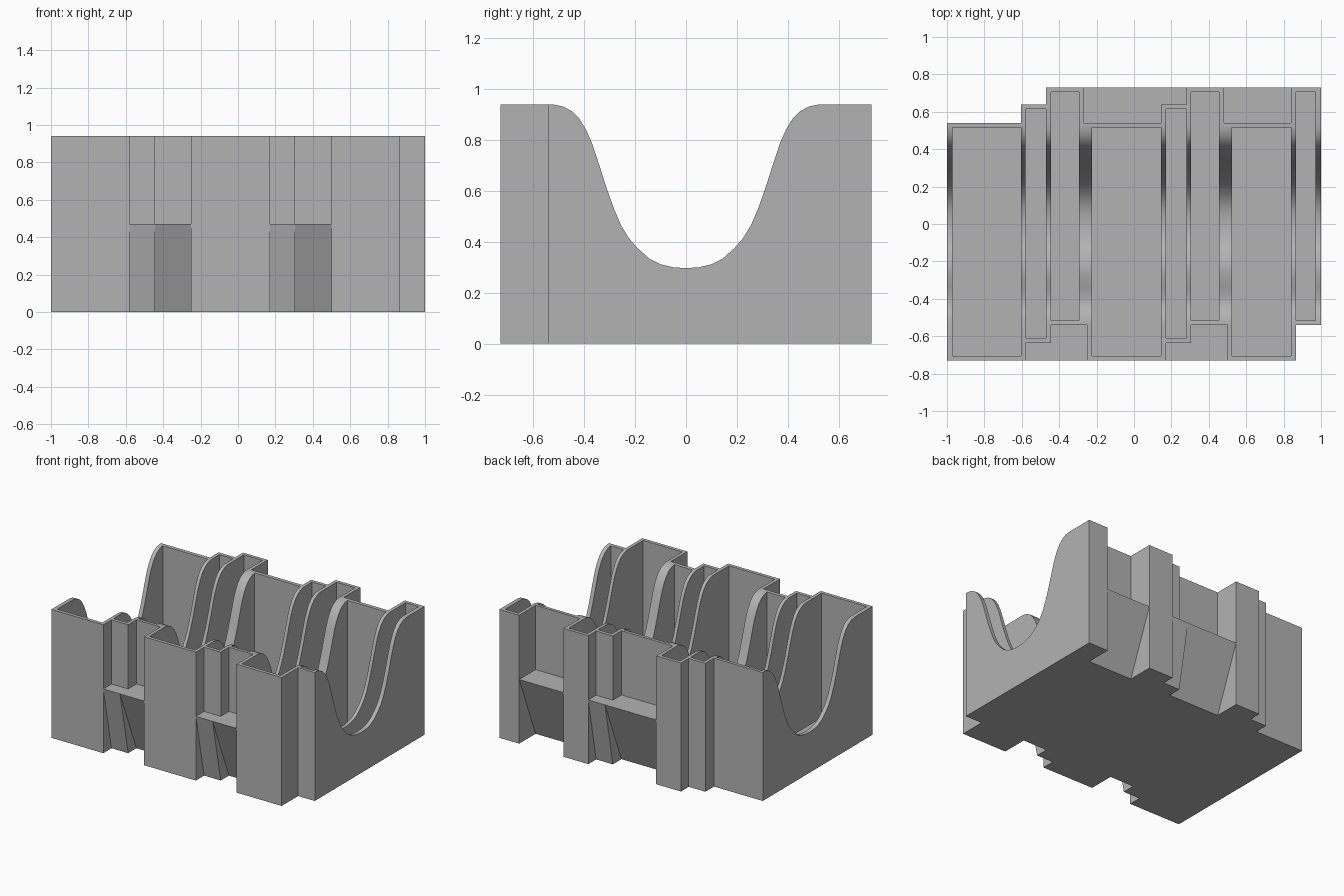
import bpy
import bmesh
import math

if "Cube" in bpy.data.objects:
    bpy.data.objects.remove(bpy.data.objects["Cube"], do_unlink=True)

HEIGHT, LEDGE, FLOOR, WALL = 0.94, 0.47, 0.03, 0.025
DEPTH = 0.73

gray = bpy.data.materials.new("light gray plastic")
gray.use_nodes = True
gray.diffuse_color = (0.45, 0.45, 0.45, 1)
gray.node_tree.nodes["Principled BSDF"].inputs["Base Color"].default_value = (0.45, 0.45, 0.45, 1)

# Front and back wall positions for each kind of bay
WALLS = {"wide": (-DEPTH, 0.54), "slim": (-0.635, 0.64), "rear": (-0.54, DEPTH)}
# Bays left to right: kind, pocket start x, pocket end x
BAYS = [("wide", -0.97, -0.605), ("slim", -0.58, -0.47), ("rear", -0.445, -0.295),
        ("wide", -0.225, 0.145), ("slim", 0.17, 0.28), ("rear", 0.305, 0.455),
        ("wide", 0.525, 0.84), ("rear", 0.865, 0.97)]


def prism(bm, outline, offset):
    """Extrude a closed outline along an offset."""
    face = bm.faces.new([bm.verts.new(p) for p in outline])
    top = bmesh.ops.extrude_face_region(bm, geom=[face])["geom"]
    bmesh.ops.translate(bm, vec=offset, verts=[v for v in top if isinstance(v, bmesh.types.BMVert)])


def make_object(name, prisms):
    bm = bmesh.new()
    for outline, offset in prisms:
        prism(bm, outline, offset)
    bmesh.ops.recalc_face_normals(bm, faces=bm.faces)
    mesh = bpy.data.meshes.new(name)
    bm.to_mesh(mesh)
    bm.free()
    mesh.materials.append(gray)
    obj = bpy.data.objects.new(name, mesh)
    bpy.context.collection.objects.link(obj)
    return obj


def rectangle(x0, x1, y0, y1, z):
    return [(x0, y0, z), (x1, y0, z), (x1, y1, z), (x0, y1, z)]


# Wall changes: a deeper bay keeps its side wall outside its pocket
def edges(side):
    xs = [-1.0]
    for (kind, _, end), (following, start, _) in zip(BAYS, BAYS[1:]):
        grows = abs(WALLS[following][side]) > abs(WALLS[kind][side])
        xs.append(start - WALL if grows else end + WALL)
    return xs + [1.0]


front_x, back_x = edges(0), edges(1)

# Tray body: one stepped outline, extruded
front, back = [], []
for i, (kind, _, _) in enumerate(BAYS):
    y0, y1 = WALLS[kind]
    front += [(front_x[i], y0, 0), (front_x[i + 1], y0, 0)]
    back += [(back_x[i], y1, 0), (back_x[i + 1], y1, 0)]
tray = make_object("tray_body", [(front + back[::-1], (0, 0, HEIGHT))])

# Pocket cutter
pockets = make_object("pocket_cutter", [
    (rectangle(a, b, WALLS[k][0] + WALL, WALLS[k][1] - WALL, FLOOR), (0, 0, 2))
    for k, a, b in BAYS])

# Hand scoop cutter: a smooth valley through every divider
half = [(0.52, 0.94), (0.485, 0.933), (0.45, 0.915), (0.42, 0.885), (0.395, 0.845),
        (0.37, 0.79), (0.345, 0.715), (0.315, 0.62), (0.285, 0.535), (0.255, 0.465),
        (0.225, 0.415), (0.19, 0.375), (0.145, 0.335), (0.1, 0.312), (0.05, 0.3)]
curve = half + [(0, 0.297)] + [(-y, z) for y, z in reversed(half)]
curve = [(0.52, 1.2)] + curve + [(-0.52, 1.2)]
scoop = make_object("scoop_cutter", [([(-1.1, y, z) for y, z in curve], (2.2, 0, 0))])

bpy.context.view_layer.objects.active = tray
for cutter in (pockets, scoop):
    cutter.hide_render = True
    cut = tray.modifiers.new("cut", "BOOLEAN")
    cut.operation, cut.solver, cut.object = "DIFFERENCE", "EXACT", cutter
    bpy.ops.object.modifier_apply(modifier=cut.name)
    bpy.data.objects.remove(cutter, do_unlink=True)

# Sloped ledges filling the lower half of each recess
ledges = []
for side, xs, sign, bays in ((0, front_x, -1, (1, 2, 4, 5)), (1, back_x, 1, (3, 4, 6))):
    ledge_prisms = []
    for i in bays:
        y = WALLS[BAYS[i][0]][side]
        inner = y - sign * 0.012
        section = [(y, 0), (sign * DEPTH, LEDGE), (inner, LEDGE), (inner, 0)]
        ledge_prisms.append(([(xs[i], a, z) for a, z in section], (xs[i + 1] - xs[i], 0, 0)))
    ledges.append(make_object(("front_ledges", "back_ledges")[side], ledge_prisms))

for obj in [tray] + ledges:
    bpy.ops.object.select_all(action="DESELECT")
    obj.select_set(True)
    bpy.context.view_layer.objects.active = obj
    bpy.ops.object.shade_smooth_by_angle(angle=math.radians(30))
